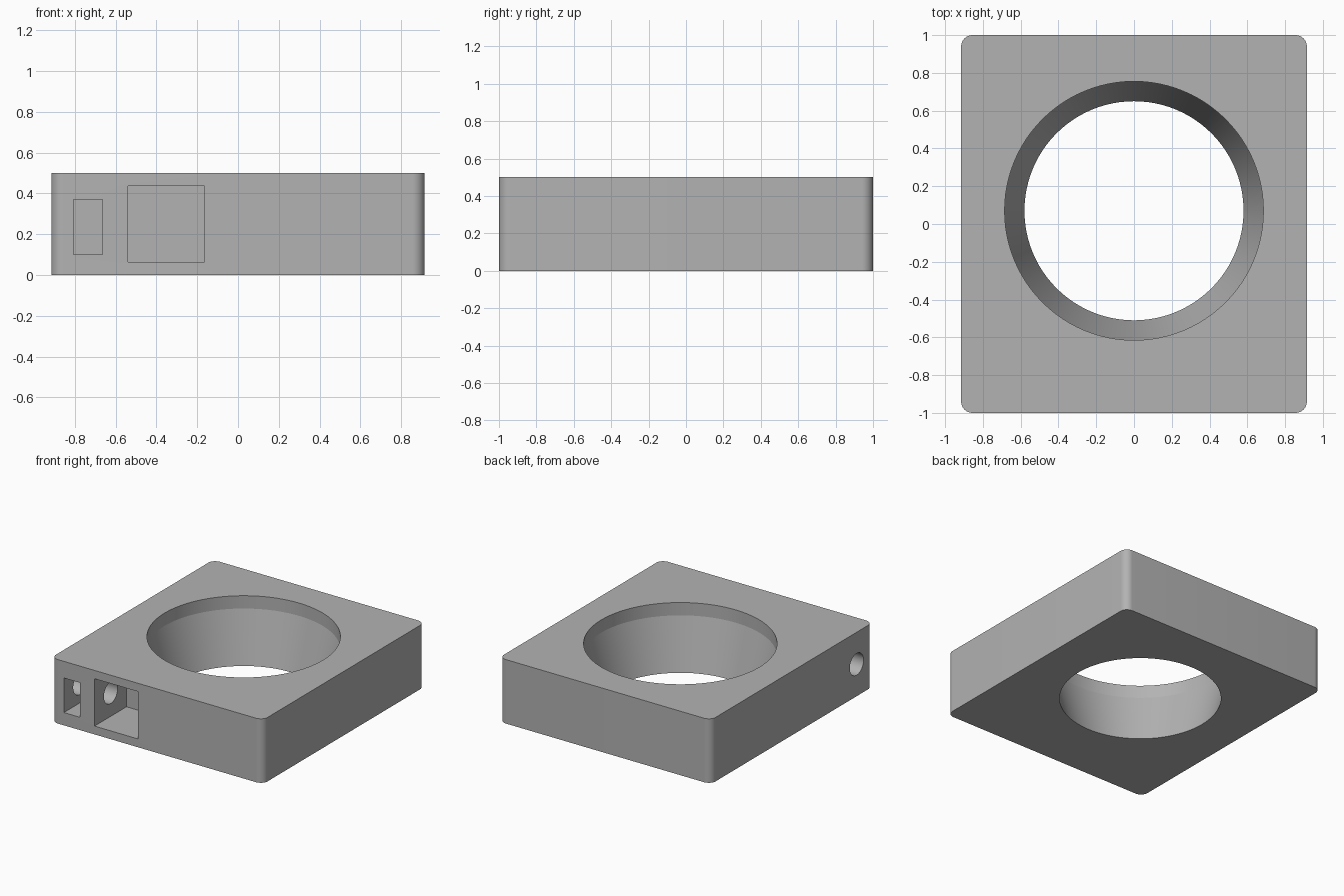
import bpy, bmesh, math
from mathutils import Matrix, Vector

old = bpy.data.objects.get("Cube")
if old:
    bpy.data.objects.remove(old, do_unlink=True)

grey = bpy.data.materials.new("mid grey")
grey.use_nodes = True
colour = (0.45, 0.45, 0.45, 1)
grey.diffuse_color = colour
grey.node_tree.nodes["Principled BSDF"].inputs["Base Color"].default_value = colour


def make_object(name, bm):
    bmesh.ops.recalc_face_normals(bm, faces=bm.faces)
    mesh = bpy.data.meshes.new(name)
    bm.to_mesh(mesh)
    bm.free()
    mesh.materials.append(grey)
    obj = bpy.data.objects.new(name, mesh)
    bpy.context.collection.objects.link(obj)
    return obj


def box(name, low, high):
    low, high = Vector(low), Vector(high)
    bm = bmesh.new()
    bmesh.ops.create_cube(bm, size=1)
    bmesh.ops.scale(bm, vec=high - low, verts=bm.verts)
    bmesh.ops.translate(bm, vec=(low + high) / 2, verts=bm.verts)
    return make_object(name, bm)


def lathe(name, profile, centre, segments=96):
    """Solid of revolution about z through centre, from (radius, height) pairs."""
    bm = bmesh.new()
    rings = []
    for r, z in profile:
        rings.append([bm.verts.new((centre[0] + r * math.cos(math.tau * i / segments),
                                    centre[1] + r * math.sin(math.tau * i / segments), z))
                      for i in range(segments)])
    for a, b in zip(rings, rings[1:]):
        for i in range(segments):
            j = (i + 1) % segments
            bm.faces.new((a[i], a[j], b[j], b[i]))
    bm.faces.new(rings[0])
    bm.faces.new(rings[-1])
    return make_object(name, bm)


# Block with rounded upright corners
W, D, H, CORNER = 0.915, 1.0, 0.5, 0.06
block = box("block", (-W, -D, 0), (W, D, H))
bm = bmesh.new()
bm.from_mesh(block.data)
upright = [e for e in bm.edges if abs(e.verts[0].co.z - e.verts[1].co.z) > H / 2]
bmesh.ops.bevel(bm, geom=upright, offset=CORNER, segments=12, profile=0.5, affect='EDGES')
bm.to_mesh(block.data)
bm.free()

# Tapered opening with a straight band at the top: bottom to top slope, then rim
slope = (0.685 - 0.58) / 0.4
opening = lathe("opening_cutter",
                [(0.58 - 0.1 * slope, -0.1), (0.685, 0.4), (0.685, H + 0.1)], (0, 0.07))

# Two rectangular pockets in the front
large_pocket = box("large_pocket_cutter", (-0.54, -1.1, 0.065), (-0.165, -0.605, 0.435))
small_pocket = box("small_pocket_cutter", (-0.805, -1.1, 0.10), (-0.665, -0.65, 0.37))

# Round passage from the side wall through the small pocket into the large one
bm = bmesh.new()
bmesh.ops.create_cone(bm, cap_ends=True, segments=48, radius1=0.085, radius2=0.085, depth=0.65,
                      matrix=Matrix.Translation((-0.725, -0.8, 0.25)) @ Matrix.Rotation(math.pi / 2, 4, 'Y'))
passage = make_object("passage_cutter", bm)

# Cut everything out of the block
cutters = [opening, large_pocket, small_pocket, passage]
for cutter in cutters:
    cutter.hide_render = True
    mod = block.modifiers.new(cutter.name, 'BOOLEAN')
    mod.operation = 'DIFFERENCE'
    mod.solver = 'EXACT'
    mod.object = cutter
bpy.context.view_layer.update()
evaluated = block.evaluated_get(bpy.context.evaluated_depsgraph_get())
result = bpy.data.meshes.new_from_object(evaluated)
block.modifiers.clear()
block.data = result
for cutter in cutters:
    bpy.data.objects.remove(cutter, do_unlink=True)

# Smooth curved walls, crisp edges
bpy.ops.object.select_all(action='DESELECT')
block.select_set(True)
bpy.context.view_layer.objects.active = block
bpy.ops.object.shade_smooth_by_angle(angle=math.radians(10))
